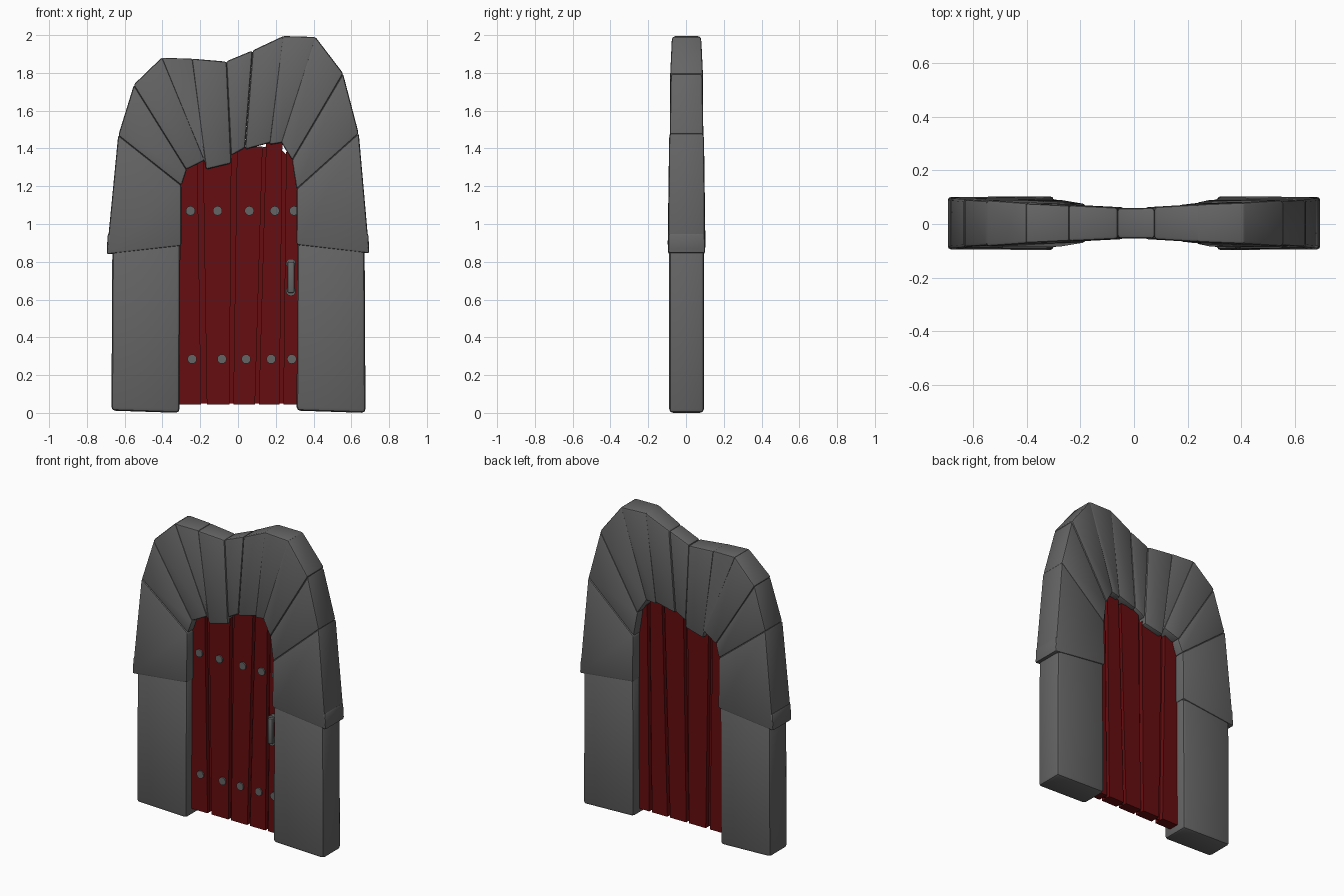
import bpy, bmesh, math
from mathutils import Vector, Matrix

if "Cube" in bpy.data.objects:
    bpy.data.objects.remove(bpy.data.objects["Cube"])


def material(name, rgb):
    m = bpy.data.materials.new(name)
    m.diffuse_color = (*rgb, 1)
    m.use_nodes = True
    m.node_tree.nodes["Principled BSDF"].inputs["Base Color"].default_value = m.diffuse_color
    return m


STONE = material("grey stone", (0.13, 0.13, 0.13))
WOOD = material("dark red wood", (0.135, 0.004, 0.005))


def finish(bm, name, mat, smooth=True):
    bmesh.ops.recalc_face_normals(bm, faces=bm.faces[:])
    me = bpy.data.meshes.new(name)
    bm.to_mesh(me)
    bm.free()
    me.materials.append(mat)
    ob = bpy.data.objects.new(name, me)
    bpy.context.collection.objects.link(ob)
    if smooth:
        bpy.ops.object.select_all(action='DESELECT')
        ob.select_set(True)
        bpy.context.view_layer.objects.active = ob
        bpy.ops.object.shade_smooth_by_angle(angle=math.radians(30))
    return ob


def prism(name, pts, mat, bevel=0.0, segs=2, yc=0.003):
    """Front-view outline of (x, z, half depth), made solid along y."""
    bm = bmesh.new()
    front = [bm.verts.new((x, yc - h, z)) for x, z, h in pts]
    back = [bm.verts.new((x, yc + h, z)) for x, z, h in pts]
    bm.faces.new(front)
    bm.faces.new(back[::-1])
    n = len(pts)
    for i in range(n):
        j = (i + 1) % n
        bm.faces.new((front[i], back[i], back[j], front[j]))
    bmesh.ops.recalc_face_normals(bm, faces=bm.faces[:])
    if bevel:
        bmesh.ops.bevel(bm, geom=bm.edges[:], offset=bevel, segments=segs,
                        profile=0.5, affect='EDGES', clamp_overlap=True)
    return finish(bm, name, mat, bevel > 0)


# Pillars
D = 0.092
prism("left_pillar", [(-.67, .012, D), (-.31, 0, D), (-.305, .95, D), (-.665, .95, D)], STONE, .02)
prism("right_pillar", [(.31, .012, D), (.675, 0, D), (.67, .95, D), (.315, .95, D)], STONE, .02)

# Arch joints: outer x, z, half depth, inner x, z, half depth
joints = [
    (-.695, .845, .095, -.30, .89, .097),
    (-.635, 1.465, .089, -.30, 1.20, .092),
    (-.55, 1.74, .084, -.27, 1.29, .085),
    (-.405, 1.88, .073, -.18, 1.335, .068),
    (-.24, 1.875, .065, -.165, 1.31, .063),
    (-.065, 1.86, .056, -.04, 1.34, .056),
    (.08, 1.92, .058, .04, 1.385, .056),
    (.24, 1.995, .068, .17, 1.42, .064),
    (.41, 1.99, .075, .23, 1.43, .073),
    (.555, 1.80, .084, .285, 1.34, .086),
    (.64, 1.475, .089, .31, 1.18, .093),
    (.695, .85, .095, .31, .895, .097),
]
# Extra scale for each stone gives the proud seams; some stones hang lower
grow = [.006, -.003, .005, -.002, .005, -.003, .003, .005, .004, -.003, .006]
drop = {4: -.02, 5: .02, 6: .01}
for i, (a, b) in enumerate(zip(joints, joints[1:])):
    g = grow[i]
    dz = drop.get(i, 0)
    ao, ai = Vector(a[:2]), Vector(a[3:5]) + Vector((0, dz))
    bo, bi = Vector(b[:2]), Vector(b[3:5]) + Vector((0, dz))
    side_o, side_i = (bo - ao).normalized() * g, (bi - ai).normalized() * g
    ao, ai, bo, bi = ao - side_o, ai - side_i, bo + side_o, bi + side_i
    e = .003 if g > 0 else 0
    prism(f"arch_stone_{i + 1}", [(*ao, a[2] + e), (*ai, a[5] + e), (*bi, b[5] + e), (*bo, b[2] + e)],
          STONE, .012)

# Collars where the arch rests on the pillars
prism("left_collar", [(-.695, .85, .096), (-.305, .89, .097), (-.305, .94, .096), (-.69, .95, .096)], STONE, .012)
prism("right_collar", [(.695, .855, .096), (.31, .895, .097), (.31, .94, .096), (.69, .95, .096)], STONE, .012)

# Door planks: left and right at the bottom, left and right at the top, top height
planks = [
    (-.32, -.195, -.32, -.215, 1.35),
    (-.165, -.045, -.185, -.035, 1.35),
    (-.025, .09, -.005, .13, 1.41),
    (.11, .22, .15, .235, 1.465),
    (.24, .335, .255, .335, 1.38),
]
for i, (l0, r0, l1, r1, top) in enumerate(planks):
    prism(f"plank_{i + 1}", [(l0, .045, .034), (r0, .045, .034), (r1, top, .034), (l1, top, .034)],
          WOOD, yc=0)
prism("door_core", [(-.32, .05, .006), (.33, .05, .006), (.33, 1.3, .006), (.2, 1.42, .006),
                    (-.2, 1.34, .006), (-.32, 1.2, .006)], WOOD, yc=0)


def cylinder(bm, x, y, z, r, depth):
    bmesh.ops.create_cone(bm, cap_ends=True, segments=14, radius1=r, radius2=r, depth=depth,
                          matrix=Matrix.Translation((x, y, z)) @ Matrix.Rotation(math.pi / 2, 4, 'X'))


# Nail heads in two rows
bm = bmesh.new()
for z, xs in ((1.07, (-.252, -.108, .06, .195, .297)), (.285, (-.243, -.085, .043, .175, .285))):
    for x in xs:
        cylinder(bm, x, -.036, z, .025, .014)
finish(bm, "nail_heads", STONE)

# Handle: two mounts and a grip
bm = bmesh.new()
for z in (.645, .79):
    cylinder(bm, .28, -.013, z, .026, .09)
finish(bm, "handle_mounts", STONE)
prism("handle_grip", [(.262, .635, .012), (.298, .635, .012), (.298, .80, .012), (.262, .80, .012)],
      STONE, .008, yc=-.062)
